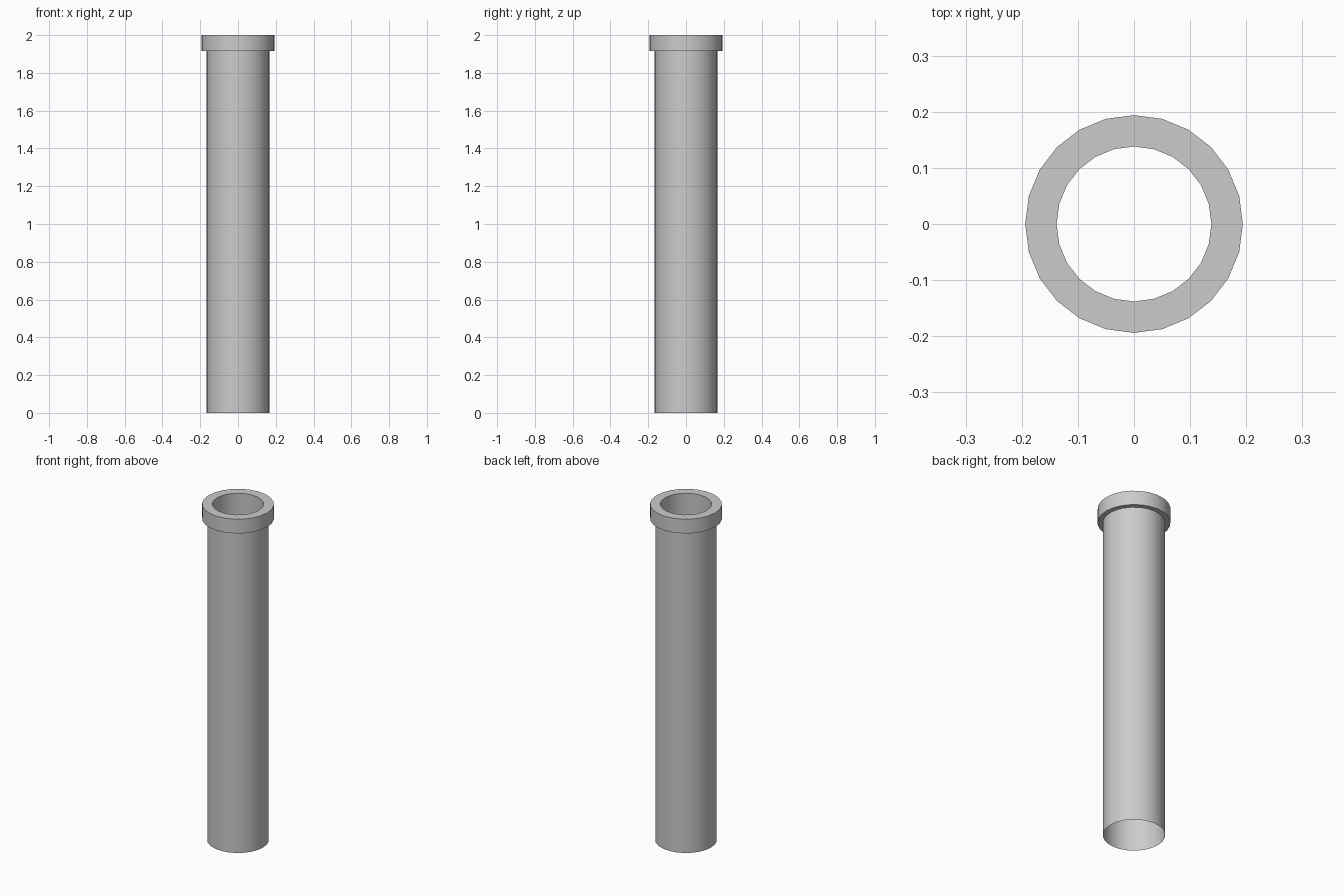
import bpy, bmesh
from math import cos, sin, tau

if "Cube" in bpy.data.objects:
    bpy.data.objects.remove(bpy.data.objects["Cube"])

SIDES = 24


def lathe(name, profile):
    """Sweep a closed (radius, z) profile around the z axis."""
    bm = bmesh.new()
    rings = []
    for r, z in profile:
        rings.append([bm.verts.new((r * cos(tau * i / SIDES), r * sin(tau * i / SIDES), z))
                      for i in range(SIDES)])
    for a, b in zip(rings, rings[1:] + rings[:1]):
        for i in range(SIDES):
            j = (i + 1) % SIDES
            bm.faces.new((a[i], a[j], b[j], b[i]))
    bmesh.ops.recalc_face_normals(bm, faces=bm.faces[:])
    mesh = bpy.data.meshes.new(name)
    bm.to_mesh(mesh)
    bm.free()
    obj = bpy.data.objects.new(name, mesh)
    bpy.context.collection.objects.link(obj)
    return obj


# Open pipe with a collar; the bore thins to a knife edge at the foot
pipe = lathe("collared_pipe", [
    (0.166, 0.0),     # foot edge
    (0.166, 1.915),   # shaft top
    (0.194, 1.915),   # collar underside
    (0.194, 2.0),     # collar rim, outer
    (0.138, 2.0),     # collar rim, inner
])

# Smooth walls, sharp rims
bpy.context.view_layer.objects.active = pipe
pipe.select_set(True)
bpy.ops.object.shade_smooth_by_angle(angle=0.6)
